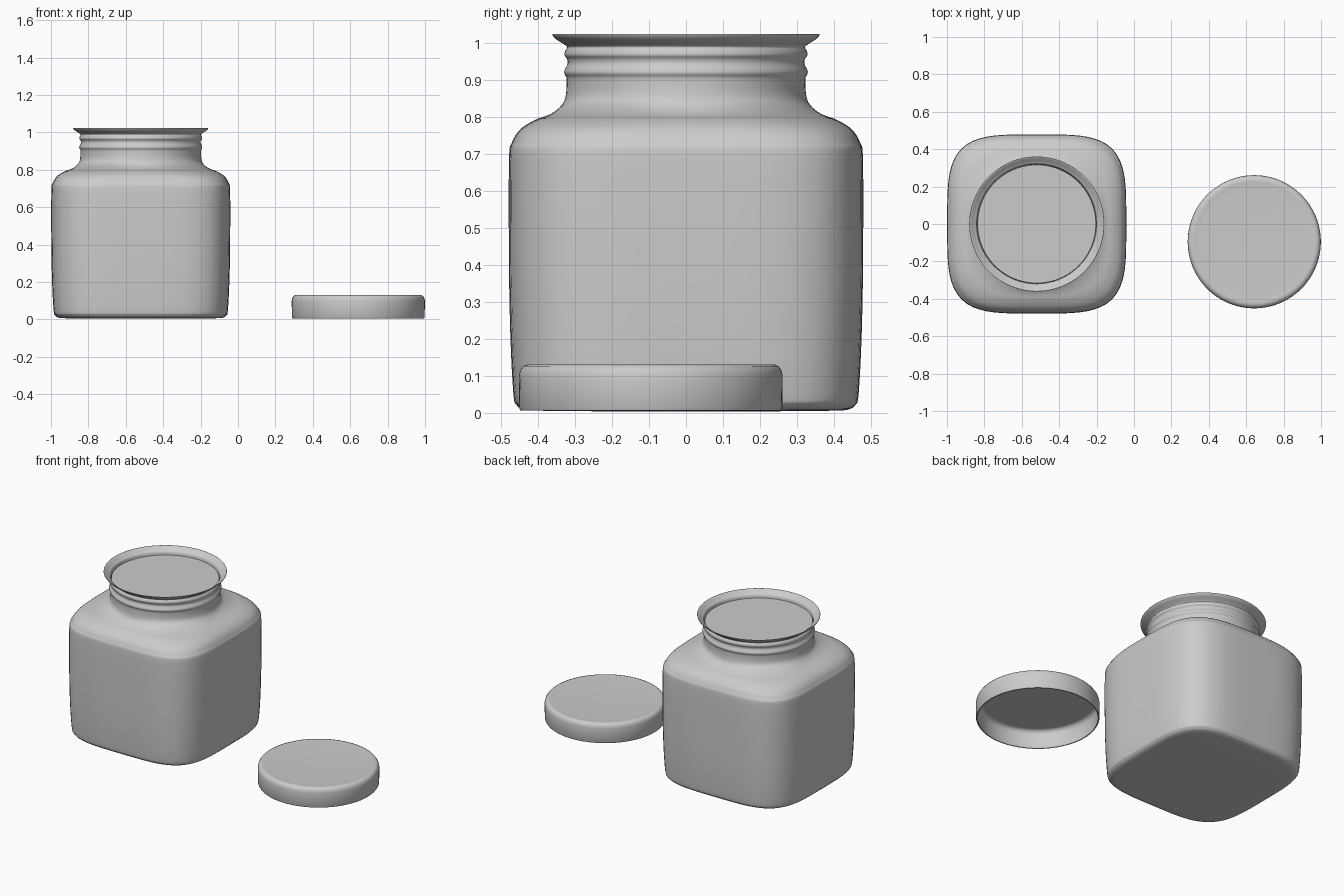
import bpy, bmesh, math

cube = bpy.data.objects.get("Cube")
if cube:
    bpy.data.objects.remove(cube)

grey = bpy.data.materials.new("plain grey")
grey.use_nodes = True
grey.diffuse_color = (0.6, 0.6, 0.6, 1)
grey.node_tree.nodes["Principled BSDF"].inputs["Base Color"].default_value = (0.6, 0.6, 0.6, 1)

SIDES = 96


def smooth_profile(points, steps=4):
    """Catmull-Rom curve through (half width, height, squareness) points."""
    out = []
    for i in range(len(points) - 1):
        p = [points[max(i - 1, 0)], points[i], points[i + 1], points[min(i + 2, len(points) - 1)]]
        for s in range(steps):
            t = s / steps
            out.append([0.5 * (2 * b + (c - a) * t + (2 * a - 5 * b + 4 * c - d) * t ** 2
                               + (3 * b - a - 3 * c + d) * t ** 3) for a, b, c, d in zip(*p)])
    return out + [list(points[-1])]


def loft(name, profile, location, cap_start=False, cap_end=False):
    """Stack superellipse rings; squareness 2 is a circle, 4 a rounded square."""
    bm = bmesh.new()
    rings = []
    for half, z, n in profile:
        ring = []
        for i in range(SIDES):
            a = math.tau * i / SIDES
            c, s = math.cos(a), math.sin(a)
            r = half / (abs(c) ** n + abs(s) ** n) ** (1 / n)
            ring.append(bm.verts.new((r * c, r * s, z)))
        rings.append(ring)
    for low, high in zip(rings, rings[1:]):
        for i in range(SIDES):
            j = (i + 1) % SIDES
            bm.faces.new((low[i], low[j], high[j], high[i]))
    if cap_start:
        bm.faces.new(rings[0][::-1])
    if cap_end:
        bm.faces.new(rings[-1])
    mesh = bpy.data.meshes.new(name)
    bm.to_mesh(mesh)
    bm.free()
    mesh.materials.append(grey)
    obj = bpy.data.objects.new(name, mesh)
    obj.location = location
    bpy.context.collection.objects.link(obj)
    bpy.ops.object.select_all(action="DESELECT")
    obj.select_set(True)
    bpy.context.view_layer.objects.active = obj
    bpy.ops.object.shade_smooth_by_angle(angle=math.radians(40))
    return obj


# Jar: rounded square body, shoulder, ridged round neck and flared lip
body = [(0.2, 0.004, 4), (0.4, 0.006, 4), (0.44, 0.01, 4), (0.458, 0.022, 4), (0.466, 0.05, 4),
        (0.474, 0.2, 4), (0.478, 0.4, 4), (0.478, 0.68, 4), (0.47, 0.73, 3.9),
        (0.448, 0.765, 3.7), (0.41, 0.79, 3.3), (0.37, 0.805, 2.8), (0.342, 0.824, 2.3),
        (0.326, 0.85, 2), (0.322, 0.9, 2)]
ridges = [(0.328, 0.915, 2), (0.328, 0.925, 2), (0.32, 0.942, 2), (0.321, 0.955, 2),
          (0.328, 0.966, 2), (0.326, 0.978, 2), (0.321, 0.988, 2)]
lip = [(0.334, 0.998, 2), (0.352, 1.01, 2), (0.361, 1.021, 2), (0.355, 1.022, 2),
       (0.335, 1.006, 2), (0.322, 0.995, 2), (0.318, 0.965, 2)]
jar_x = -0.52
loft("jar", smooth_profile(body + ridges + lip), (jar_x, 0, 0), cap_start=True)

# Flat seal closing the mouth
loft("mouth_seal", [(0.318, 0.97, 2), (0.316, 0.98, 2)], (jar_x, 0, 0), True, True)

# Lid: thin shell, open underneath
wall = 0.006
outside = [(0.352, 0.006, 2), (0.355, 0.012, 2), (0.356, 0.1, 2), (0.353, 0.115, 2),
           (0.345, 0.126, 2), (0.332, 0.131, 2), (0.318, 0.129, 2), (0.3, 0.128, 2)]
lid_at = (0.643, -0.095, 0)
inside = [(h - wall, z - wall if z > 0.1 else z, n) for h, z, n in reversed(outside)]
loft("lid_shell", inside + outside, lid_at, False, True)
loft("lid_ceiling", [(0.31, 0.122, 2), (0.31, 0.123, 2)], lid_at, True, True)
